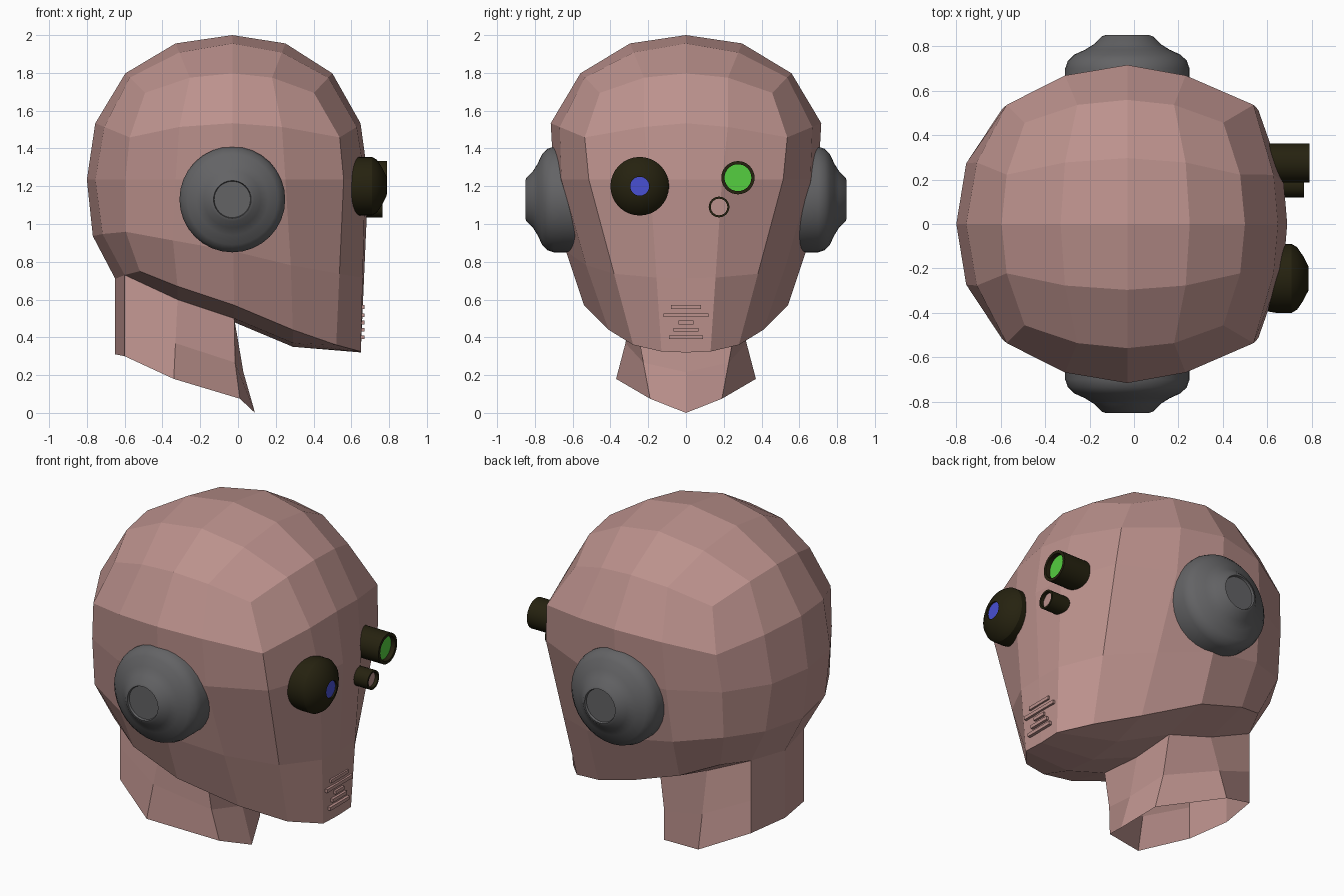
import bpy, bmesh, math
from mathutils import Vector

if "Cube" in bpy.data.objects:
    bpy.data.objects.remove(bpy.data.objects["Cube"])


def material(name, rgb):
    m = bpy.data.materials.new(name)
    m.diffuse_color = (*rgb, 1)
    m.use_nodes = True
    m.node_tree.nodes["Principled BSDF"].inputs["Base Color"].default_value = m.diffuse_color
    return m


SKIN = material("dusty_pink", (0.50, 0.285, 0.265))
GREY = material("dark_grey", (0.125, 0.125, 0.13))
OLIVE = material("black_olive", (0.019, 0.016, 0.005))
GREEN = material("lens_green", (0.09, 0.62, 0.05))
BLUE = material("lens_blue", (0.065, 0.08, 0.65))


def add_object(name, bm, mats, smooth=False):
    bmesh.ops.recalc_face_normals(bm, faces=bm.faces)
    me = bpy.data.meshes.new(name)
    bm.to_mesh(me)
    bm.free()
    for m in mats:
        me.materials.append(m)
    ob = bpy.data.objects.new(name, me)
    bpy.context.collection.objects.link(ob)
    if smooth:
        bpy.context.view_layer.objects.active = ob
        ob.select_set(True)
        bpy.ops.object.shade_smooth_by_angle(angle=math.radians(30))
        ob.select_set(False)
    return ob


# Head: a 4x4-per-side quad sphere, lower half pulled forward into a jaw.
# Jaw line (x, y, z) keyed by column (i, |j|) of the cube grid
JAW = {(2, 0): (.65, 0, .32), (2, 1): (.65, .13, .325), (2, 2): (.52, .28, .36),
       (1, 2): (.29, .41, .44), (0, 2): (-.02, .54, .57), (-1, 2): (-.32, .52, .67),
       (-2, 2): (-.52, .42, .75), (-2, 1): (-.60, .25, .73), (-2, 0): (-.65, 0, .71)}


def dome(i, j, k):
    d = Vector([math.tan(n * math.pi / 8) for n in (i, j, k)]).normalized()
    d *= 1 + 0.02 * sorted(map(abs, (i, j, k)))[1]
    x = d.x * (0.72 if i > 0 else 0.77) - 0.03
    y = d.y * 0.76 * (0.92 if k == 0 else 1)
    if i == 2 and k < 2:                      # flatter face plane
        x += (0, .025, .06)[abs(j)]
        if abs(j) == 1:
            y *= 0.7 if k == 0 else 0.8
    return Vector((x, y, 1.235 + d.z * 0.765))


def jaw(i, j):
    x, y, z = JAW[(i, abs(j))]
    return Vector((x, math.copysign(y, j), z))


def head_point(i, j, k):
    if k >= 0:
        return dome(i, j, k)
    side = max(abs(i), abs(j)) == 2
    if k == -1:                               # cheeks, bulging toward the back
        p = dome(i, j, 0).lerp(jaw(i, j), 0.57)
        out = Vector((p.x, p.y, 0)).normalized()
        return p + out * 0.027 * (1 - i / 2)
    if side:
        return jaw(i, j)
    e = jaw(i, 2)                             # underside
    return Vector((e.x, e.y * j / 2, e.z - (0.09 if j == 0 else 0.07)))


bm = bmesh.new()
bmesh.ops.create_cube(bm, size=4)
bmesh.ops.subdivide_edges(bm, edges=bm.edges[:], cuts=3, use_grid_fill=True)
grid = {tuple(round(c) for c in v.co): v for v in bm.verts}
neck_hole = [f for f in bm.faces if (c := f.calc_center_median()).z < -1.9
             and c.x < 0 and abs(c.y) < 1]
for key, v in grid.items():
    v.co = head_point(*key)
bmesh.ops.delete(bm, geom=neck_hole, context='FACES')

# Neck: open tube hanging from the hole in the underside
half = [((0, 0), (.09, 0, 0)), ((0, 1), (.01, .19, .075)), ((-1, 1), (-.34, .37, .18)),
        ((-2, 1), (-.60, .25, .30)), ((-2, 0), (-.65, 0, .31))]
ring = half + [((i, -j), (x, -y, z)) for (i, j), (x, y, z) in half[3:0:-1]]
top = [grid[(i, j, -2)] for (i, j), _ in ring]
mid, low = [], []
for t, (_, b) in zip(top, ring):
    m = t.co.lerp(Vector(b), 0.55)
    m.x -= 0.012 if b[0] > 0 else 0
    mid.append(bm.verts.new(m))
    low.append(bm.verts.new(b))
for a, b in ((top, mid), (mid, low)):
    for n in range(len(ring)):
        q = (n + 1) % len(ring)
        bm.faces.new((a[n], a[q], b[q], b[n]))
add_object("head_and_neck", bm, [SKIN])


# Turned parts: profile of (radius, distance along axis), closed by a disc
def turned(name, profile, centre, axis, mats, segments=32):
    bm = bmesh.new()
    axis = Vector(axis)
    u = Vector((0, 0, 1))
    w = axis.cross(u)
    rings = []
    for r, h in profile:
        rings.append([bm.verts.new(Vector(centre) + axis * h
                                   + r * (u * math.cos(a) + w * math.sin(a)))
                      for a in (2 * math.pi * n / segments for n in range(segments))])
    for a, b in zip(rings, rings[1:]):
        for n in range(segments):
            q = (n + 1) % segments
            bm.faces.new((a[n], a[q], b[q], b[n]))
    bm.faces.new(rings[-1]).material_index = len(mats) - 1
    return add_object(name, bm, mats, smooth=True)


# Ear covers
EAR = [(.28, .58), (.28, .70), (.268, .735), (.24, .762), (.19, .785),
       (.15, .81), (.115, .845), (.10, .85), (.096, .838)]
for name, s in (("left_ear", 1), ("right_ear", -1)):
    turned(name, EAR, (-.03, 0, 1.13), (0, s, 0), [GREY])

# Eyes: domed blue one, green tube, small tube
turned("large_eye", [(.145, .58), (.155, .64), (.155, .71), (.14, .735), (.10, .762),
                     (.055, .785), (.05, .785), (.05, .775)],
       (0, -.245, 1.20), (1, 0, 0), [OLIVE, BLUE])
turned("tube_eye", [(.088, .58), (.088, .79), (.071, .79), (.071, .762)],
       (0, .275, 1.245), (1, 0, 0), [OLIVE, GREEN])
turned("small_eye", [(.055, .60), (.055, .765), (.044, .765), (.044, .745)],
       (0, .175, 1.09), (1, 0, 0), [OLIVE, SKIN], 24)

# Mouth grille: thin raised bars on the chin
bm = bmesh.new()
for z, w in ((.56, .08), (.517, .12), (.478, .04), (.44, .065), (.40, .09)):
    cube = bmesh.ops.create_cube(bm, size=1)["verts"]
    bmesh.ops.scale(bm, vec=(.05, 2 * w, .02), verts=cube)
    bmesh.ops.translate(bm, vec=(.645, 0, z), verts=cube)
add_object("mouth_grille", bm, [SKIN])
